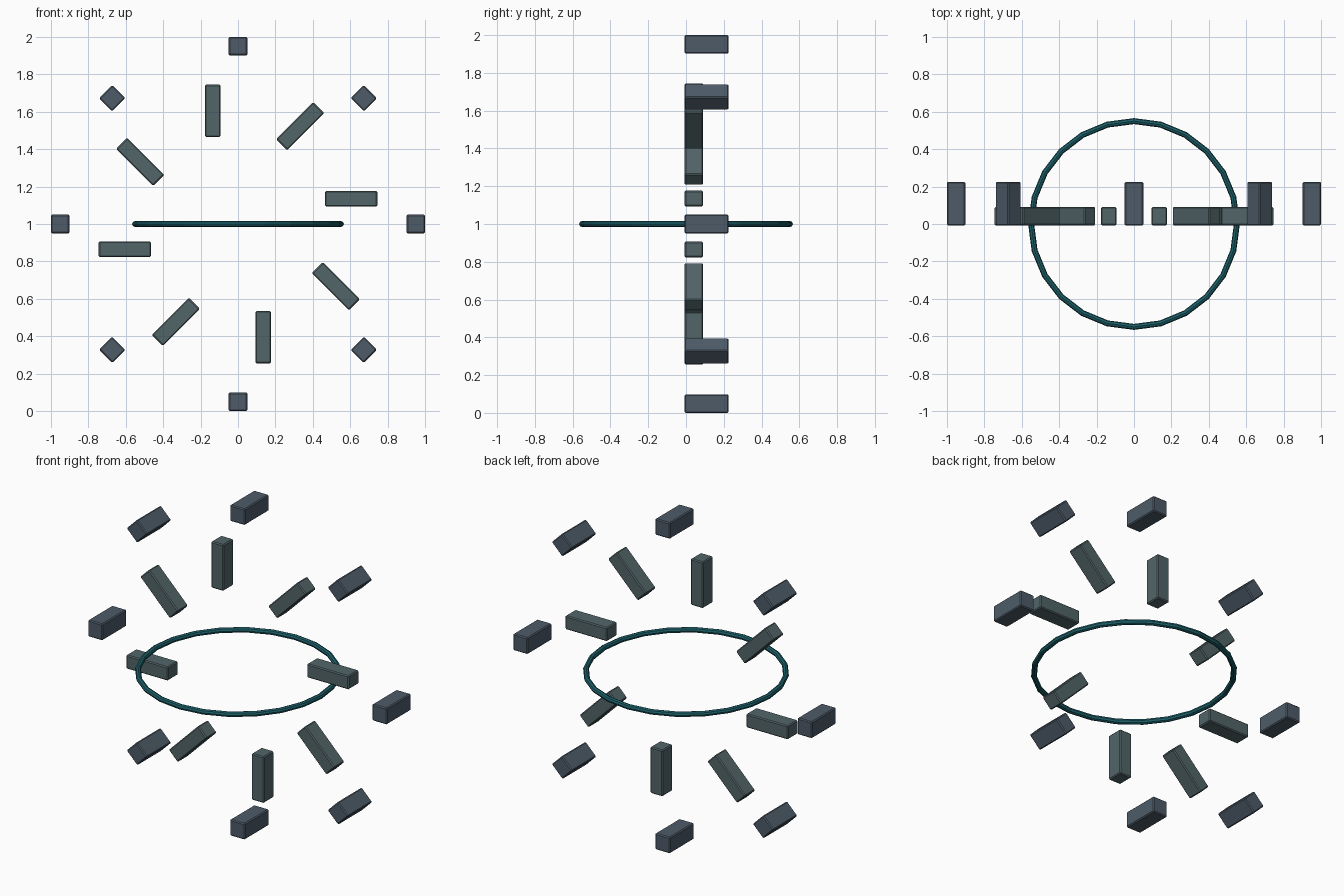
import bpy, math
from mathutils import Matrix

if "Cube" in bpy.data.objects:
    bpy.data.objects.remove(bpy.data.objects["Cube"])

def material(name, rgb):
    m = bpy.data.materials.new(name)
    m.diffuse_color = (*rgb, 1)
    m.use_nodes = True
    m.node_tree.nodes["Principled BSDF"].inputs["Base Color"].default_value = m.diffuse_color
    return m

slate = material("slate", (0.075, 0.105, 0.14))
grey_green = material("grey_green", (0.085, 0.13, 0.14))
teal = material("teal", (0.012, 0.12, 0.145))

def radial_block(name, i, size, centre, mat):
    # block placed around the hub at (0, 0, 1), turned about the y axis
    bpy.ops.mesh.primitive_cube_add(size=1)
    ob = bpy.context.object
    ob.name = f"{name}_{i + 1}"
    ob.data.transform(Matrix.Translation(centre) @ Matrix.Diagonal((*size, 1)))
    ob.location = (0, 0, 1)
    ob.rotation_euler = (0, i * math.pi / 4, 0)
    ob.data.materials.append(mat)
    bev = ob.modifiers.new("bevel", 'BEVEL')
    bev.width = 0.006
    bev.segments = 1

for i in range(8):
    # outer rim blocks
    radial_block("outer_block", i, (0.1, 0.233, 0.098), (0, 0.109, 0.951), slate)
    # inner bars, offset sideways from the spoke line
    radial_block("inner_bar", i, (0.083, 0.098, 0.28), (-0.135, 0.042, 0.605), grey_green)

# thin horizontal ring
bpy.ops.mesh.primitive_torus_add(major_radius=0.55, minor_radius=0.016,
                                 major_segments=24, minor_segments=8,
                                 location=(0, 0, 1))
ring = bpy.context.object
ring.name = "ring"
ring.data.materials.append(teal)
